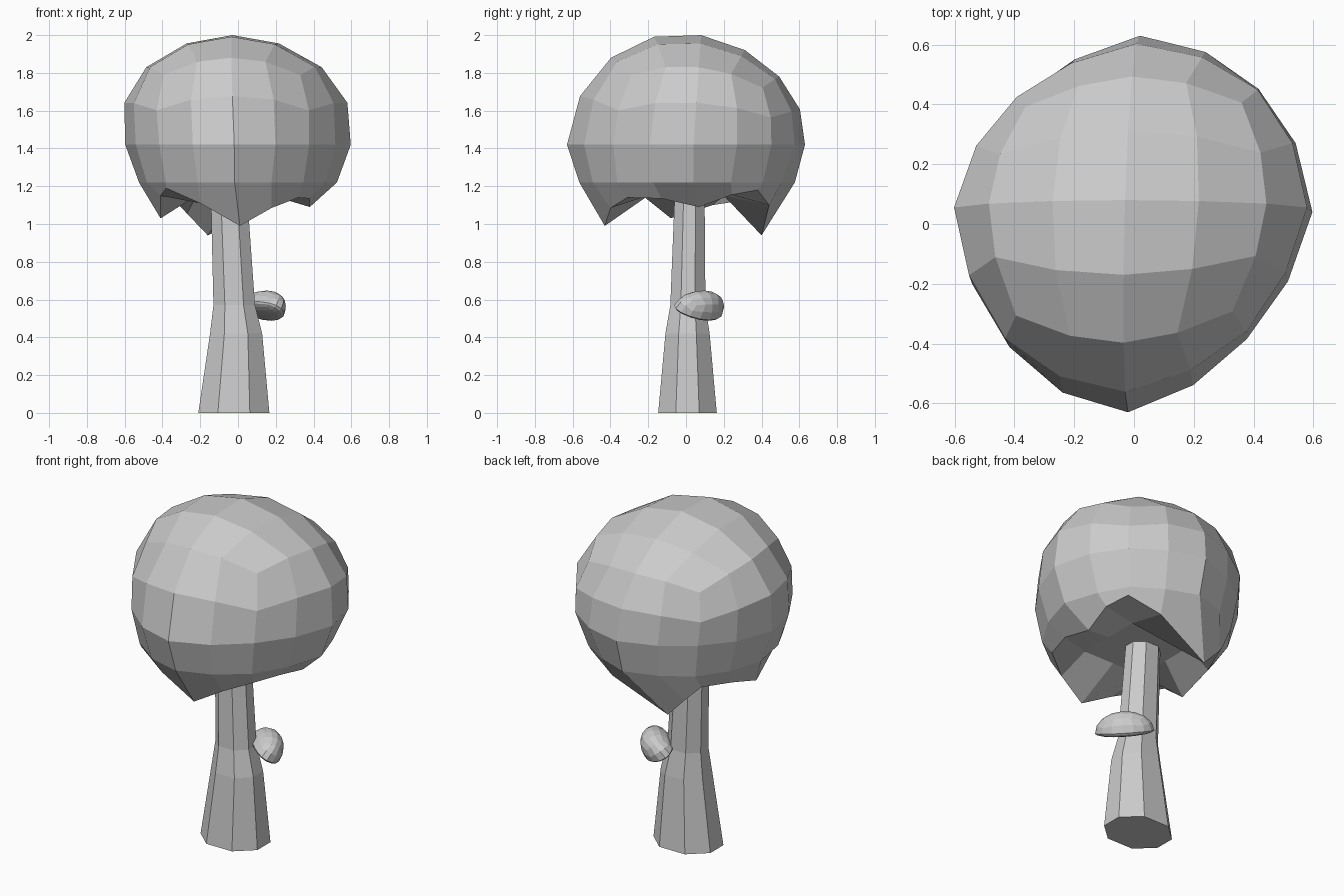
import bpy, bmesh, math
from mathutils import Vector, Matrix

if "Cube" in bpy.data.objects:
    bpy.data.objects.remove(bpy.data.objects["Cube"])


def finish(bm, name):
    bmesh.ops.recalc_face_normals(bm, faces=bm.faces)
    me = bpy.data.meshes.new(name)
    bm.to_mesh(me)
    bm.free()
    ob = bpy.data.objects.new(name, me)
    bpy.context.collection.objects.link(ob)
    return ob


def quad_ball(name, place):
    """Cube with a 4x4 grid per side; place(grid index, unit sphere point) moves each vertex."""
    bm = bmesh.new()
    bmesh.ops.create_cube(bm, size=4)
    bmesh.ops.subdivide_edges(bm, edges=bm.edges, cuts=3, use_grid_fill=True)
    for v in bm.verts:
        g = tuple(round(c) for c in v.co)
        n = Vector([math.tan(c * math.pi / 8) for c in g]).normalized()
        v.co = place(g, n)
    return finish(bm, name)


# Canopy: leaning leaf ball whose rim droops to four points between raised arches
RIM = {
    (0, -2): (0.01, -0.43, 0.99), (2, -2): (0.32, -0.31, 1.14),
    (2, 0): (0.38, 0.07, 1.09), (2, 2): (0.36, 0.38, 1.18),
    (1, 2): (0.18, 0.44, 1.10),
    (0, 2): (-0.16, 0.40, 0.94), (-2, 2): (-0.34, 0.34, 1.13),
    (-2, 0): (-0.41, -0.08, 1.03), (-2, -2): (-0.38, -0.37, 1.19),
    (-2, -1): (-0.41, -0.23, 1.15),
}


def canopy_point(g, n):
    i, j, k = g
    if k == -2:
        if (i, j) in RIM:
            return Vector(RIM[i, j])
        if abs(i) == 2:
            a, b = RIM[i, j - 1], RIM[i, j + 1]
        elif abs(j) == 2:
            a, b = RIM[i - 1, j], RIM[i + 1, j]
        else:
            return Vector((0.2 * i - 0.02, 0.2 * j, 1.15))
        mid = (Vector(a) + Vector(b)) / 2
        return Vector((mid.x * 1.08, mid.y * 1.08, mid.z + 0.02))
    up = max(n.z, 0)
    q = 2 * n.x * n.y  # negative on the two narrower diagonals
    w = 1 - 0.03 * abs(q) - 0.06 * max(0, -q)
    bulge = 1 + 0.2 * up * math.sqrt(max(0, 1 - up * up))
    x = 0.597 * n.x * w * bulge - 0.03 * up + 0.02 * n.y * (1 - n.x * n.x)
    y = 0.63 * n.y * w + 0.04 * (1 - n.y * n.y) + 0.04 * up
    z = 1.42 + 0.58 * n.z - 0.1 * n.y * up if n.z > 0 else 1.42
    if k == -1:  # lowest full row, tucked in towards the rim
        tuck = 1 - 0.05 * (i > 0 and j > 0)
        x, y, z = x * 0.95 * tuck, y * 0.98 * tuck, 1.22
    return Vector((x, y, min(z, 2.0)))


quad_ball("canopy", canopy_point)

# Trunk: uneven eight-sided section, flared at the foot
SECTION = [(1, -0.4), (1, 0.4), (0.45, 1), (-0.45, 1),
           (-1, 0.4), (-1, -0.4), (-0.45, -1), (0.45, -1)]
RINGS = [  # z, centre x, centre y, half width x, half width y
    (0, -0.022, 0.008, 0.188, 0.155),
    (0.42, -0.01, 0.008, 0.138, 0.117),
    (0.57, -0.02, 0.01, 0.11, 0.093),
    (1.2, -0.05, 0.02, 0.095, 0.078),
]
bm = bmesh.new()
rings = [[bm.verts.new((cx + sx * a, cy + sy * b, z)) for a, b in SECTION]
         for z, cx, cy, sx, sy in RINGS]
for lo, hi in zip(rings, rings[1:]):
    for s in range(8):
        t = (s + 1) % 8
        bm.faces.new((lo[s], lo[t], hi[t], hi[s]))
bm.faces.new(rings[0][::-1])
bm.faces.new(rings[-1])
finish(bm, "trunk")

# Bracket fungus: long half dome wrapped on the back right of the trunk, tipped outward
TURN = Matrix.Rotation(math.radians(43), 3, 'Z') @ Matrix.Rotation(math.radians(34), 3, 'Y')


def fungus_point(g, n):
    wrap = -0.02 * n.y * n.y
    p = Vector((0.088 * n.x + wrap, 0.162 * n.y, n.z * (0.115 if n.z > 0 else 0.025)))
    return TURN @ p + Vector((0.131, 0.075, 0.541))


quad_ball("bracket_fungus", fungus_point)
